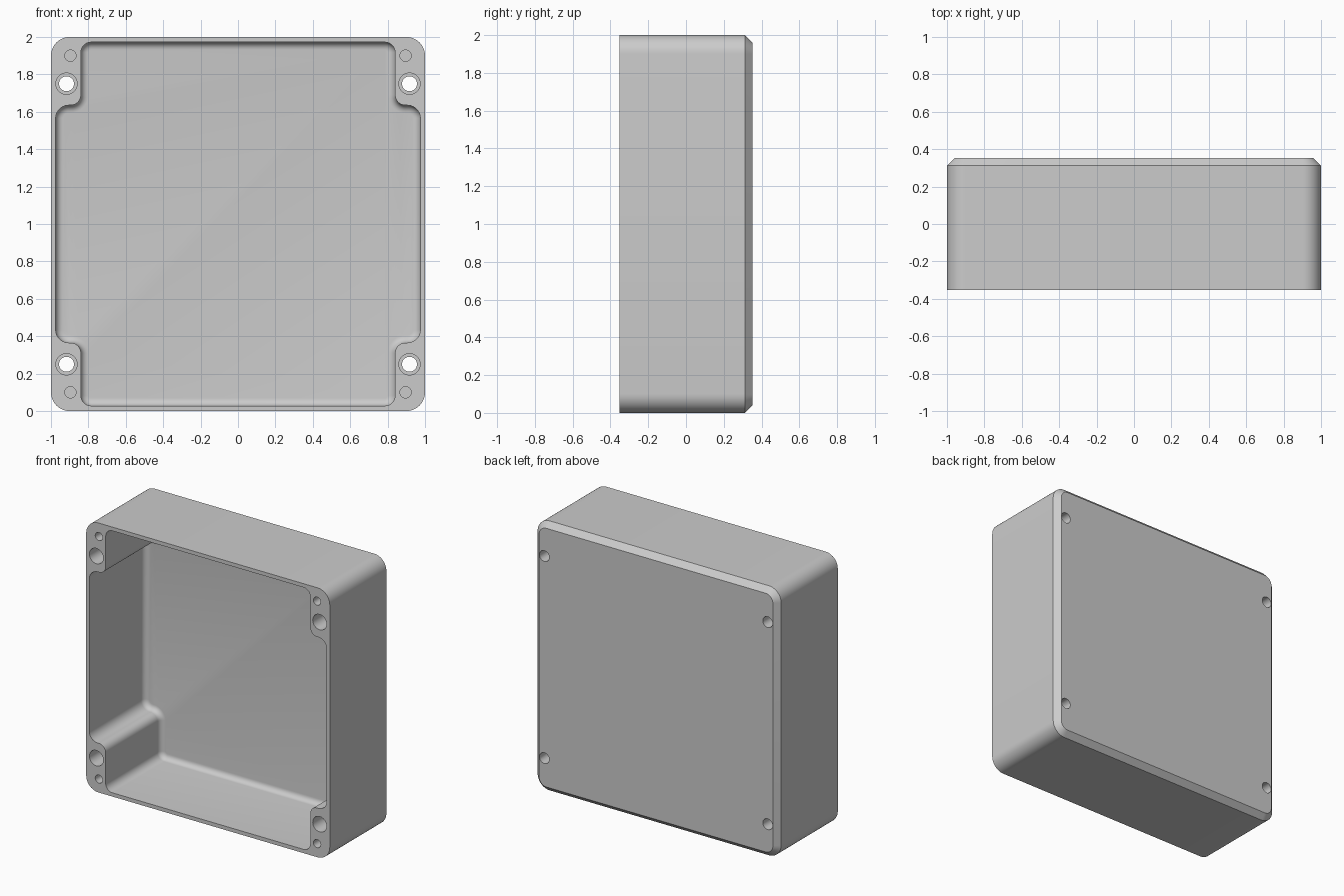
import bpy, bmesh
from math import cos, sin, pi, radians

cube = bpy.data.objects.get("Cube")
if cube:
    bpy.data.objects.remove(cube, do_unlink=True)

FRONT, BACK = -0.352, 0.352
MID = 1.0          # height of the centre
FLOOR = 0.295      # depth of the cavity floor
CHAMFER = 0.04
FILLET = 0.04

grey = bpy.data.materials.new("grey casting")
grey.use_nodes = True
colour = (0.6, 0.6, 0.6, 1)
grey.diffuse_color = colour
grey.node_tree.nodes["Principled BSDF"].inputs["Base Color"].default_value = colour


def outline(corners, inset=0.0, steps=10):
    """Four-way symmetric outline from (x, z, radius, convex) corners."""
    quarter = []
    for x, z, r, convex in corners:
        side = 1 if convex else -1
        x, z, r = x - inset, z - inset, r - side * inset
        for i in range(steps + 1):
            t = i / steps * pi / 2
            a = t if convex else 1.5 * pi - t
            quarter.append((x - side * r + r * cos(a), z - side * r + r * sin(a)))
    half = quarter + [(-x, z) for x, z in reversed(quarter)]
    return half + [(x, -z) for x, z in reversed(half)]


def circle(x, z, r, n=32):
    return [(x + r * cos(2 * pi * i / n), z + r * sin(2 * pi * i / n)) for i in range(n)]


def loft(name, lofts):
    """Closed solids, each skinned through a list of (outline, y) rings."""
    bm = bmesh.new()
    for rings in lofts:
        loops = [[bm.verts.new((x, y, z + MID)) for x, z in pts] for pts, y in rings]
        n = len(loops[0])
        for a, b in zip(loops, loops[1:]):
            for i in range(n):
                j = (i + 1) % n
                bm.faces.new((a[i], a[j], b[j], b[i]))
        bm.faces.new(loops[0])
        bm.faces.new(loops[-1])
    bmesh.ops.recalc_face_normals(bm, faces=bm.faces)
    mesh = bpy.data.meshes.new(name)
    bm.to_mesh(mesh)
    bm.free()
    mesh.materials.append(grey)
    obj = bpy.data.objects.new(name, mesh)
    bpy.context.collection.objects.link(obj)
    return obj


# Outer shell with rounded corners and a chamfered back
shell = [(1.0, 1.0, 0.1, True)]
box = loft("enclosure_box", [[
    (outline(shell), FRONT),
    (outline(shell), BACK - CHAMFER),
    (outline(shell, CHAMFER), BACK)]])

# Cavity stepping around the corner bosses, filleted at the floor
cavity = [(0.975, 0.635, 0.07, True), (0.84, 0.635, 0.055, False), (0.84, 0.972, 0.055, True)]
rings = [(outline(cavity), FRONT - 0.1)]
for i in range(7):
    t = i / 6 * pi / 2
    rings.append((outline(cavity, FILLET * (1 - cos(t))), FLOOR - FILLET * (1 - sin(t))))
cavity_cutter = loft("cavity_cutter", [rings])

# Counterbored mounting holes and blind lid-screw holes in every corner
holes = []
for sx in (-1, 1):
    for sz in (-1, 1):
        mount = (sx * 0.917, sz * 0.75)
        wide, narrow = circle(*mount, 0.057), circle(*mount, 0.04)
        holes.append([(wide, FRONT - 0.1), (wide, 0.2), (narrow, 0.2), (narrow, BACK + 0.1)])
        lid = circle(sx * 0.896, sz * 0.9, 0.03)
        holes.append([(lid, FRONT - 0.1), (lid, 0.1)])
hole_cutter = loft("hole_cutter", holes)

# Cut, apply and remove the cutters
bpy.context.view_layer.objects.active = box
box.select_set(True)
for cutter in (cavity_cutter, hole_cutter):
    cutter.hide_render = True
    cut = box.modifiers.new(cutter.name, "BOOLEAN")
    cut.operation = "DIFFERENCE"
    cut.solver = "EXACT"
    cut.object = cutter
    bpy.ops.object.modifier_apply(modifier=cut.name)
    bpy.data.objects.remove(cutter, do_unlink=True)

bpy.ops.object.shade_smooth_by_angle(angle=radians(30))
